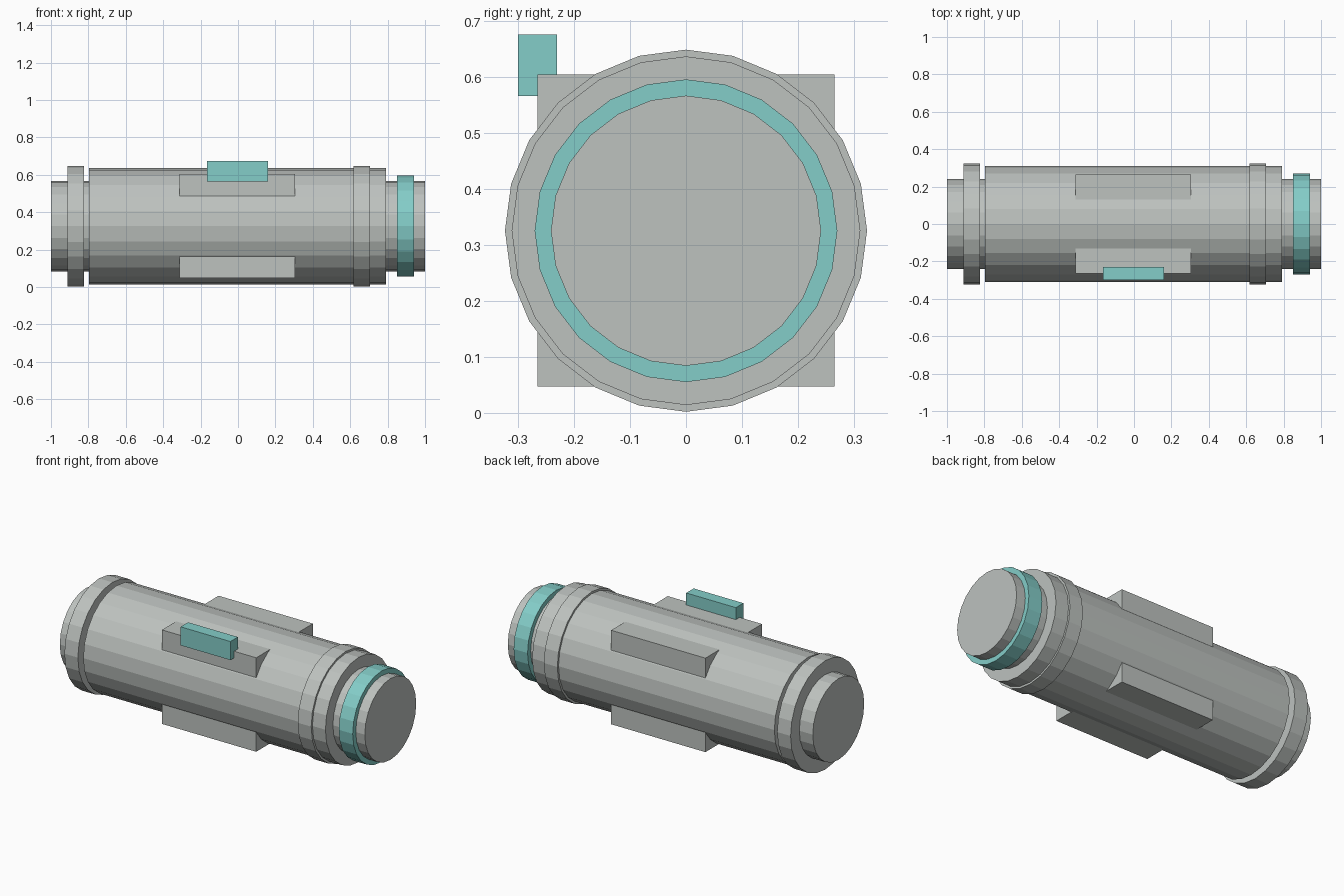
import bpy
import math

cube = bpy.data.objects.get("Cube")
if cube:
    bpy.data.objects.remove(cube, do_unlink=True)

AXIS_Z = 0.325
SIDES = 24


def make_material(name, rgb):
    mat = bpy.data.materials.new(name)
    mat.use_nodes = True
    mat.diffuse_color = (*rgb, 1)
    mat.node_tree.nodes["Principled BSDF"].inputs["Base Color"].default_value = (*rgb, 1)
    return mat


grey = make_material("pale grey", (0.51, 0.54, 0.52))
teal = make_material("teal", (0.23, 0.61, 0.58))


def drum(name, x0, x1, radius, mat):
    """Flat-sided cylinder lying along x, with a vertex line at the top."""
    bpy.ops.mesh.primitive_cylinder_add(
        vertices=SIDES, radius=radius, depth=x1 - x0,
        location=((x0 + x1) / 2, 0, AXIS_Z), rotation=(0, math.pi / 2, 0))
    finish(name, mat)


def block(name, low, high, mat):
    """Box between two opposite corners."""
    bpy.ops.mesh.primitive_cube_add(
        size=1, location=[(a + b) / 2 for a, b in zip(low, high)])
    bpy.context.object.scale = [b - a for a, b in zip(low, high)]
    finish(name, mat)


def finish(name, mat):
    obj = bpy.context.object
    obj.name = name
    obj.data.materials.append(mat)
    bpy.ops.object.transform_apply(location=False, rotation=True, scale=True)


# Long inner core and the main casing around it
drum("core", -1, 1, 0.241, grey)
drum("casing", -0.797, 0.791, 0.311, grey)

# Raised collars near both ends
drum("right_collar", -0.912, -0.824, 0.323, grey)
drum("left_collar", 0.618, 0.706, 0.323, grey)

# Coloured band on the left end
drum("end_band", 0.85, 0.941, 0.27, teal)

# Square housing whose four corners stand out of the casing
block("corner_housing", (-0.313, -0.265, 0.047), (0.305, 0.265, 0.604), grey)

# Small coloured switch on the upper front corner
block("switch", (-0.166, -0.3, 0.565), (0.16, -0.23, 0.675), teal)
